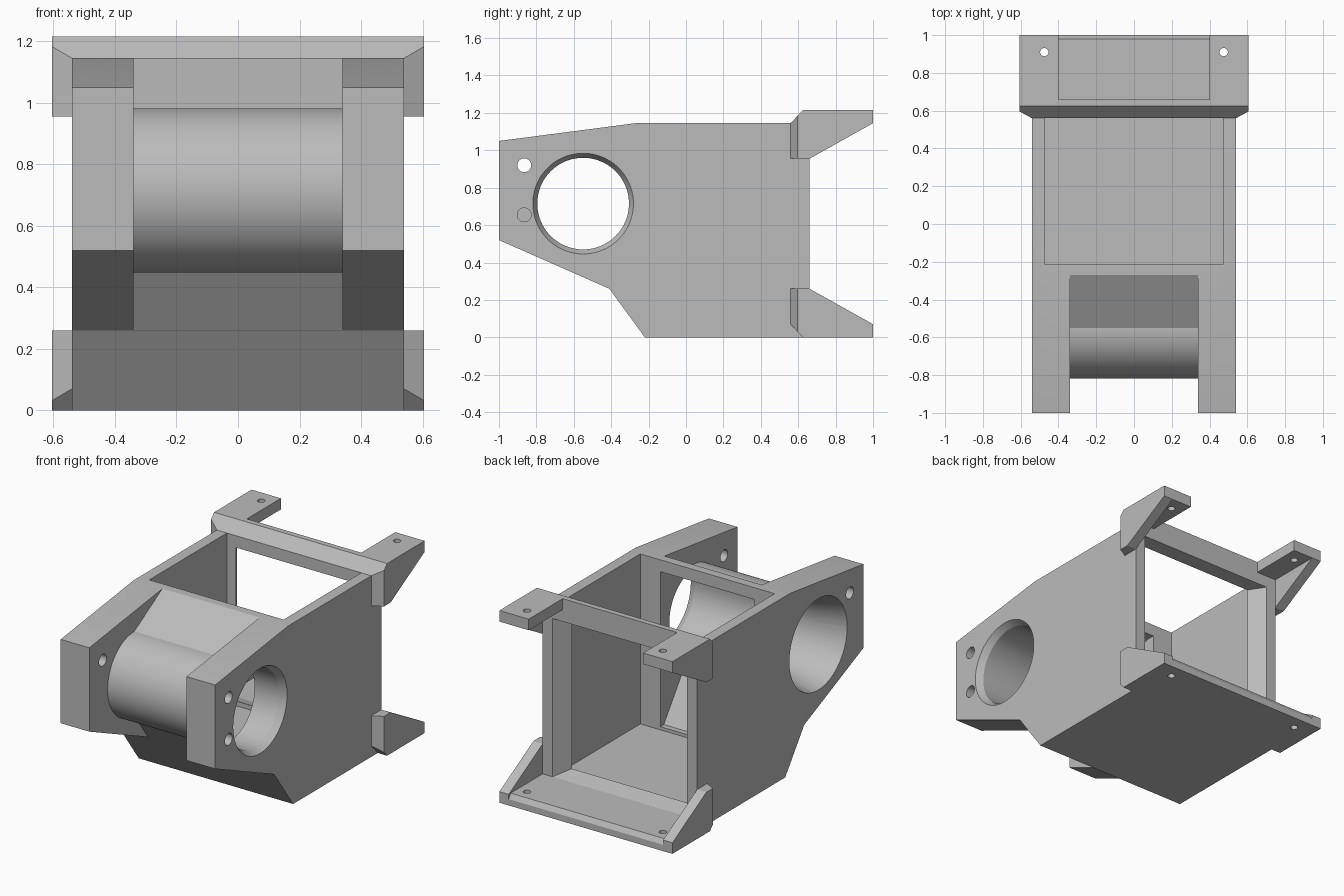
import bpy, bmesh, math
from mathutils import Matrix, Vector

old = bpy.data.objects.get("Cube")
if old:
    bpy.data.objects.remove(old, do_unlink=True)

grey = bpy.data.materials.new("plain grey")
grey.use_nodes = True
GREY = (0.5, 0.5, 0.5, 1)
grey.diffuse_color = GREY
grey.node_tree.nodes["Principled BSDF"].inputs["Base Color"].default_value = GREY


def finish(name, bm):
    bmesh.ops.recalc_face_normals(bm, faces=bm.faces)
    mesh = bpy.data.meshes.new(name)
    bm.to_mesh(mesh)
    bm.free()
    mesh.materials.append(grey)
    ob = bpy.data.objects.new(name, mesh)
    bpy.context.collection.objects.link(ob)
    return ob


def prism(name, profile, x0, x1):
    """Extrude a (y, z) profile from x0 to x1."""
    bm = bmesh.new()
    face = bm.faces.new([bm.verts.new((x0, y, z)) for y, z in profile])
    ext = bmesh.ops.extrude_face_region(bm, geom=[face])
    verts = [g for g in ext["geom"] if isinstance(g, bmesh.types.BMVert)]
    bmesh.ops.translate(bm, verts=verts, vec=(x1 - x0, 0, 0))
    return finish(name, bm)


def box(name, x0, x1, y0, y1, z0, z1):
    return prism(name, [(y0, z0), (y1, z0), (y1, z1), (y0, z1)], x0, x1)


def hull(name, points):
    bm = bmesh.new()
    for p in points:
        bm.verts.new(p)
    bmesh.ops.convex_hull(bm, input=bm.verts)
    bmesh.ops.dissolve_limit(bm, angle_limit=0.01, verts=bm.verts, edges=bm.edges)
    return finish(name, bm)


def rod(name, axis, start, length, r0, r1, sides):
    """Round cutter growing from start along x or z."""
    bm = bmesh.new()
    turn = Matrix.Rotation(math.pi / 2, 4, "Y") if axis == "x" else Matrix()
    shift = Matrix.Translation(start) @ turn @ Matrix.Translation((0, 0, length / 2))
    bmesh.ops.create_cone(bm, cap_ends=True, segments=sides, radius1=r0,
                          radius2=r1, depth=length, matrix=shift)
    return finish(name, bm)


def cut(ob, cutters):
    for c in cutters:
        c.hide_render = True
        mod = ob.modifiers.new("cut", "BOOLEAN")
        mod.operation = "DIFFERENCE"
        mod.solver = "EXACT"
        mod.object = c
        bpy.context.view_layer.objects.active = ob
        bpy.ops.object.modifier_apply(modifier=mod.name)
        bpy.data.objects.remove(c, do_unlink=True)


W, ARM, WALL = 0.54, 0.34, 0.47      # half widths: outside, arm inside, cavity
BY, BZ, R, BORE = -0.55, 0.715, 0.267, 0.245

# Housing with two forward arms
housing = prism("housing", [(-1, 1.05), (-0.27, 1.145), (0.66, 1.145), (0.66, 0),
                            (-0.22, 0), (-0.41, 0.26), (-1, 0.52)], -W, W)

# Gap between the arms, leaving the round barrel and its ramp
arc = [(BY - R * math.sin(t), BZ + R * math.cos(t))
       for t in (math.pi * i / 40 for i in range(41))]
gap = prism("gap_cutter", [(-1.2, 1.3), (-0.27, 1.3), (-0.27, 1.145)] + arc
            + [(-0.403, 0.249), (-0.45, 0.1), (-1.2, 0.1)], -ARM, ARM)

# Cavity, neck into the barrel, and rear window with sloped jambs
cavity = box("cavity_cutter", -WALL, WALL, -0.215, 0.56, 0.07, 1.4)
neck = prism("neck_cutter", [(-0.18, 0.09), (-0.25, 0.09), (-0.53, 0.48), (-0.53, 0.94),
                             (-0.27, 1.07), (-0.18, 1.07)], -ARM + 0.01, ARM - 0.01)
window = hull("window_cutter", [(s * x, y, z) for s in (-1, 1)
                                for x, y, z0 in ((0.4, 0.55, 0.103), (0.477, 0.67, 0.067))
                                for z in (z0, 1.07)])

# Bore with a chamfered mouth on one side and a tapered mouth on the other
bore = rod("bore_cutter", "x", (-0.7, BY, BZ), 1.4, BORE, BORE, 80)
chamfer = rod("chamfer_cutter", "x", (0.495, BY, BZ), 0.055, BORE - 0.002, 0.275, 80)
taper = rod("taper_cutter", "x", (-0.56, BY, BZ), 0.22, 0.293, BORE - 0.002, 80)

# Cross-pin holes in the arms
pin = rod("pin_cutter", "x", (-0.7, -0.865, 0.92), 1.4, 0.037, 0.037, 24)
low_pin = rod("low_pin_cutter", "x", (0.3, -0.865, 0.655), 0.4, 0.037, 0.037, 24)
cut(housing, [gap, cavity, neck, window, bore, chamfer, taper, pin, low_pin])

# Rear lugs: four chamfered gussets, mirrored left/right and top/bottom
H = 1.215
outer = [(0.595, 0.955), (0.595, 1.183), (0.625, H), (1, H), (1, 1.145), (0.66, 0.955)]
inner = [(0.56, 0.955), (0.56, 1.145)] + outer[2:]
for side, s in (("left", 1), ("right", -1)):
    pts = [(s * 0.605, y, z) for y, z in outer] + [(s * W, y, z) for y, z in inner]
    hull("upper_lug_" + side, pts)
    hull("lower_lug_" + side, [(x, y, H - z) for x, y, z in pts])
    # Upper mounting tab
    xs = sorted((s * 0.4, s * W))
    tab = box("upper_tab_" + side, xs[0], xs[1], 0.66, 1, 1.145, H)
    cut(tab, [rod("bolt_cutter", "z", (s * 0.475, 0.91, 1.1), 0.2, 0.022, 0.022, 20)])

# Upper crossbar and lower mounting plate
prism("upper_crossbar", [(0.56, 1.145), (0.625, H), (0.66, H), (0.66, 1.145)], -W, W)
plate = prism("lower_plate", [(0.66, 0), (1, 0), (1, 0.04), (0.98, 0.07), (0.66, 0.07)], -W, W)
cut(plate, [rod("bolt_cutter", "z", (s * 0.475, 0.91, -0.1), 0.3, 0.022, 0.022, 20)
            for s in (-1, 1)])

# Smooth the round surfaces, keep the edges crisp
bpy.ops.object.select_all(action="DESELECT")
for ob in (housing, plate):
    ob.select_set(True)
bpy.context.view_layer.objects.active = housing
bpy.ops.object.shade_smooth_by_angle(angle=math.radians(25))
